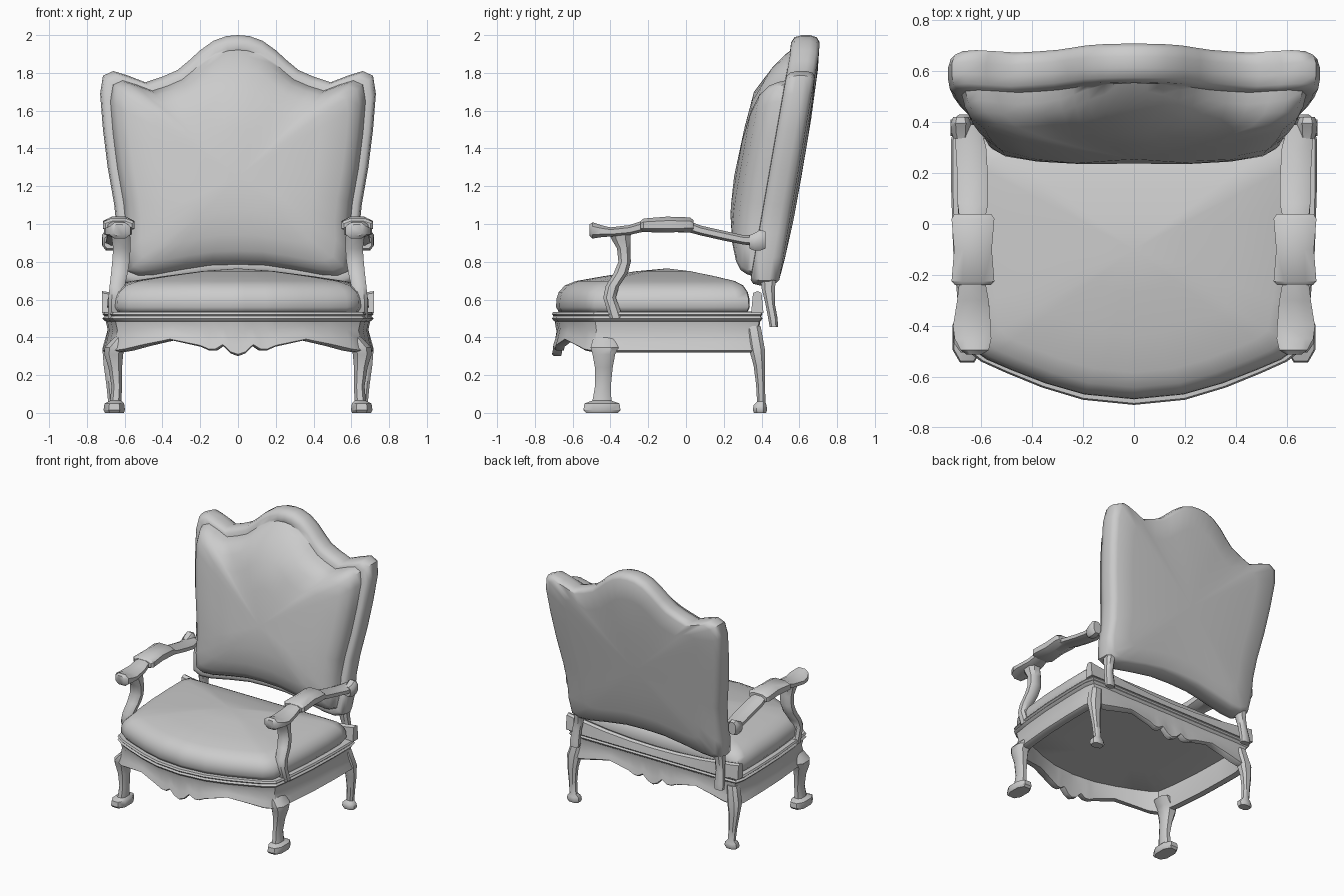
import bpy, bmesh, math


def interp(x, pts):
    """Piecewise linear lookup in a list of (x, value)."""
    if x <= pts[0][0]:
        return pts[0][1]
    for (a, u), (b, v) in zip(pts, pts[1:]):
        if x <= b:
            return u + (v - u) * (x - a) / (b - a)
    return pts[-1][1]


def make(name, loops, closed=False, mirror=False, angle=40):
    """Bridge equal-length loops into a skin; cap the ends unless closed."""
    bm = bmesh.new()
    rows = [[bm.verts.new(p) for p in loop] for loop in loops]
    n = len(rows[0])
    pairs = list(zip(rows, rows[1:]))
    if closed:
        pairs.append((rows[-1], rows[0]))
    for r, s in pairs:
        for i in range(n):
            j = (i + 1) % n
            bm.faces.new((r[i], r[j], s[j], s[i]))
    if not closed:
        for r in (rows[0], rows[-1]):
            if (r[0].co - r[n // 3].co).length > 1e-4:
                bm.faces.new(r)
    bmesh.ops.remove_doubles(bm, verts=bm.verts, dist=1e-5)
    bmesh.ops.recalc_face_normals(bm, faces=bm.faces)
    me = bpy.data.meshes.new(name)
    bm.to_mesh(me)
    bm.free()
    ob = bpy.data.objects.new(name, me)
    bpy.context.collection.objects.link(ob)
    if mirror:
        ob.modifiers.new("Mirror", 'MIRROR')
    bpy.context.view_layer.objects.active = ob
    bpy.ops.object.select_all(action='DESELECT')
    ob.select_set(True)
    bpy.ops.object.shade_smooth_by_angle(angle=math.radians(angle))
    return ob


def limb(name, secs, axis):
    """Mirrored limb: chamfered sections (x, y, z, half a, half b) along z or y."""
    ring = [(1, .5), (.5, 1), (-.5, 1), (-1, .5), (-1, -.5), (-.5, -1), (.5, -1), (1, -.5)]
    loops = []
    for x, y, z, a, b in secs:
        if axis == 'z':
            loops.append([(x + u * a, y + v * b, z) for u, v in ring])
        else:
            loops.append([(x + u * a, y, z + v * b) for u, v in ring])
    make(name, loops, mirror=True)


def mirrored(half):
    """Close a half outline (starting and ending on x = 0)."""
    return half + [(-p[0],) + tuple(p[1:]) for p in half[-2:0:-1]]


# Seat plan with the scalloped lower edge height: (x, y, z_bottom)
front = [(0, -.71), (.2, -.69), (.4, -.63), (.6, -.54)]
scallop = [(0, .30), (.04, .315), (.08, .355), (.12, .33), (.155, .33), (.2, .35),
           (.36, .385), (.5, .355), (.6, .33)]
xs = [s[0] for s in scallop]
half = [(x, interp(x, front), interp(x, scallop)) for x in xs]
half += [(.665, -.49, .32), (.69, -.33, .32), (.71, -.1, .32), (.718, .15, .32),
         (.718, .33, .32), (.70, .40, .32)]
half += [(x, .405, interp(x, scallop)) for x in reversed(xs)]
plan = mirrored(half)


def ring(k, z):
    return [(x * k, (y + .1) * k - .1, z) for x, y, _ in plan]


# Apron: hollow scalloped skirt flaring at its lower edge
def skirt(k, t):
    return [(x * k, (y + .1) * k - .1, zb + t * (.50 - zb)) for x, y, zb in plan]


make("apron", [skirt(.98, 1), skirt(.96, .65), skirt(.98, .3), skirt(1, .05),
               skirt(.98, 0), skirt(.92, 0), skirt(.90, .5), skirt(.90, 1)], closed=True)

# Moulded seat rail
make("seat_rail", [ring(.5, .475), ring(.95, .475), ring(.985, .488), ring(1, .5),
                   ring(.985, .512), ring(1, .522), ring(.99, .535), ring(.5, .54)], angle=30)


# Domed seat cushion
def pad(k, z):
    return [(x * .965 * k, (y * .92 - .035 + .1) * k - .1, z) for x, y, _ in plan]


make("seat_cushion", [pad(.97, .53), pad(1, .56), pad(.995, .605), pad(.975, .64),
                      pad(.92, .675), pad(.82, .698), pad(.57, .724), pad(.28, .75),
                      pad(0, .765)], angle=60)

# Rear rail behind the cushion, dipping in the middle
secs = []
for x in (-.72, -.66, -.4, -.2, 0, .2, .4, .66, .72):
    top = .585 + .06 * (abs(x) / .72) ** 2
    secs.append([(x, .345, .53), (x, .41, .53), (x, .40, top - .01),
                 (x, .38, top), (x, .355, top - .01)])
make("rear_rail", secs)

# Upholstered backrest: nested outlines from front pole to back pole, leaning back
back = mirrored([(0, 2.0), (.06, 1.995), (.13, 1.97), (.2, 1.92), (.26, 1.865), (.32, 1.815),
                 (.4, 1.78), (.49, 1.75), (.58, 1.785), (.66, 1.81), (.715, 1.785),
                 (.73, 1.69), (.715, 1.5), (.69, 1.3), (.655, 1.1), (.64, .95),
                 (.645, .82), (.63, .70), (.57, .675), (.48, .68), (.32, .71),
                 (.16, .735), (0, .74)])
fade = [(.8, .85), (1.1, 1), (1.72, 1), (1.97, .5)]


def shell(sx, sz, dy):
    out = []
    for x, z in back:
        z = 1.25 + (z - 1.25) * sz
        lean = .42 + .175 * (z - .7) - .1 * max(0, z - 1.9)
        # the padding flattens out towards the crest and the lower edge
        out.append((x * sx, lean + (dy * interp(z, fade) if dy < -.08 else dy), z))
    return out


make("backrest", [shell(*s) for s in (
    (0, 0, -.262), (.35, .35, -.252), (.6, .6, -.235), (.8, .77, -.205), (.88, .86, -.165),
    (.91, .895, -.125), (.925, .91, -.08), (.965, .95, -.078), (.99, .985, -.062),
    (1, 1, -.025), (1, 1, .02), (.985, .985, .055), (.94, .95, .073), (.75, .75, .083),
    (.4, .4, .093), (0, 0, .095))], angle=50)

# Stiles joining backrest to the rear
limb("back_post", [(.605, .465, .455, .035, .022), (.605, .46, .50, .035, .025),
                   (.60, .445, .58, .03, .025), (.59, .435, .66, .032, .035),
                   (.58, .44, .78, .04, .05)], 'z')

# Front legs with spreading feet
limb("front_leg", [(.655, -.445, 0, .05, .085), (.655, -.445, .015, .057, .098),
                   (.655, -.445, .05, .052, .093), (.647, -.445, .065, .03, .05),
                   (.642, -.44, .14, .028, .042), (.65, -.435, .24, .036, .047),
                   (.658, -.435, .31, .05, .06), (.652, -.43, .345, .055, .075),
                   (.61, -.42, .40, .045, .07)], 'z')

# Rear legs
limb("rear_leg", [(.66, .392, 0, .042, .032), (.66, .392, .015, .05, .038),
                  (.66, .392, .04, .045, .034), (.662, .398, .06, .026, .022),
                  (.67, .395, .15, .027, .024), (.675, .388, .25, .036, .03),
                  (.67, .375, .34, .048, .042), (.645, .355, .46, .04, .04)], 'z')

# Armrest from scrolled front end to the rear joint
limb("armrest", [(.628, -.512, .968, .03, .03), (.625, -.495, .966, .055, .043),
                 (.632, -.45, .962, .072, .032), (.636, -.40, .958, .074, .024),
                 (.632, -.30, .968, .062, .026), (.635, -.22, .99, .05, .03),
                 (.635, .02, .985, .05, .03), (.632, .08, .965, .06, .026),
                 (.634, .2, .938, .06, .026), (.64, .3, .917, .06, .025),
                 (.655, .39, .91, .05, .03)], 'y')
limb("arm_pad", [(.632, -.24, .99, .07, .025), (.632, -.225, .993, .084, .036),
                 (.632, -.10, .997, .074, .042), (.632, .02, .997, .084, .038),
                 (.632, .04, .993, .072, .027)], 'y')
limb("arm_joint", [(.678, .335, .905, .03, .035), (.68, .36, .905, .037, .045),
                   (.68, .395, .915, .04, .055), (.68, .42, .915, .03, .045)], 'y')

# Curved arm supports
limb("arm_support", [(.655, -.37, .50, .032, .035), (.655, -.385, .55, .032, .035),
                     (.65, -.405, .61, .036, .033), (.64, -.39, .67, .04, .036),
                     (.628, -.345, .74, .044, .038), (.62, -.325, .80, .046, .033),
                     (.615, -.33, .87, .046, .035), (.618, -.345, .92, .05, .05),
                     (.625, -.35, .96, .05, .06)], 'z')
